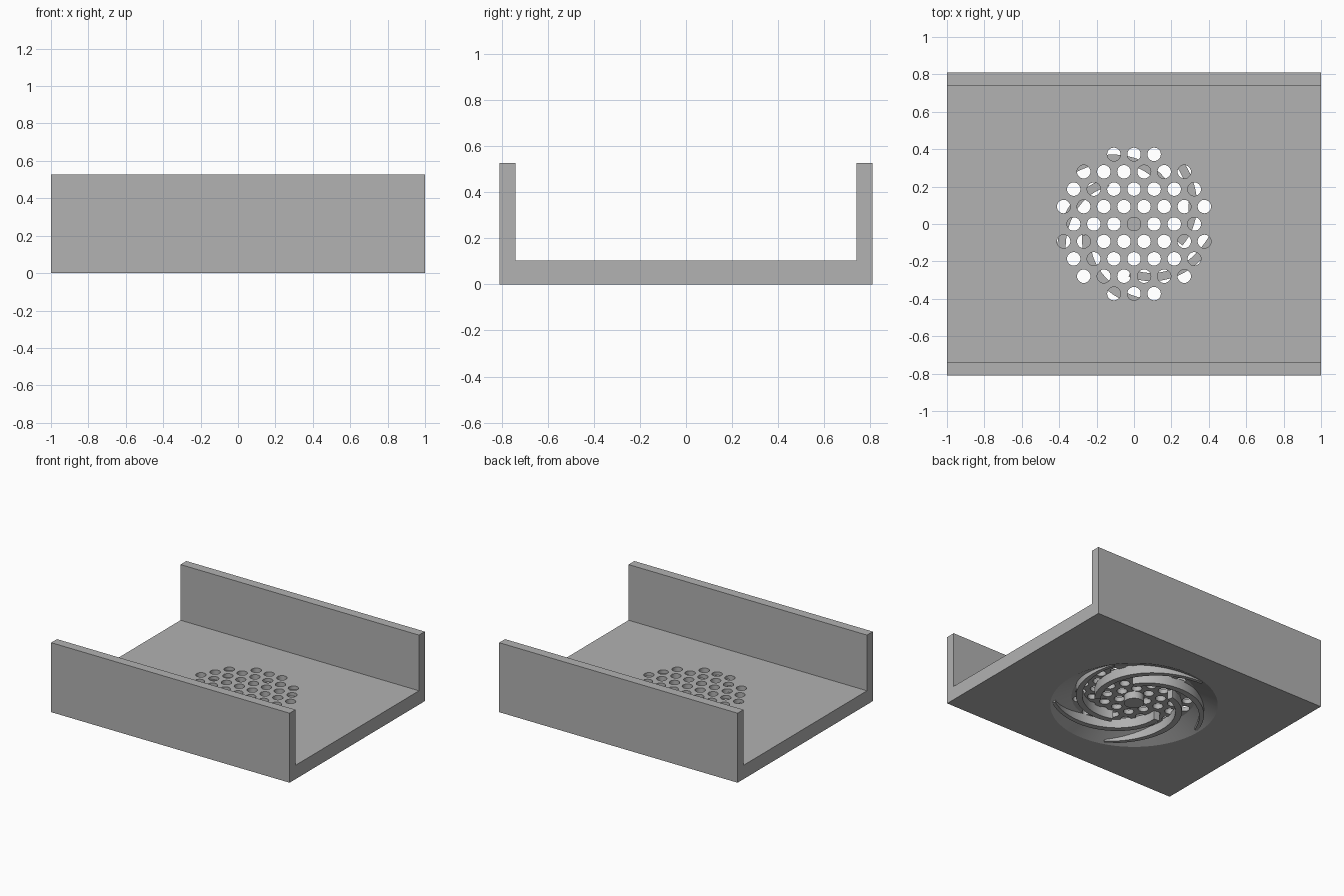
import bpy, bmesh, math
from mathutils import Matrix, Vector

if "Cube" in bpy.data.objects:
    bpy.data.objects.remove(bpy.data.objects["Cube"])

grey = bpy.data.materials.new("mid grey")
grey.diffuse_color = (0.445, 0.445, 0.445, 1)
grey.use_nodes = True
grey.node_tree.nodes["Principled BSDF"].inputs["Base Color"].default_value = grey.diffuse_color

HALF_X, HALF_Y, WALL = 1.0, 0.81, 0.07
HEIGHT, FLOOR, DEPTH = 0.527, 0.105, 0.07
PITCH, HOLE_R = 0.1075, 0.036


def make_object(name, bm):
    bmesh.ops.recalc_face_normals(bm, faces=bm.faces)
    mesh = bpy.data.meshes.new(name)
    bm.to_mesh(mesh)
    bm.free()
    obj = bpy.data.objects.new(name, mesh)
    bpy.context.collection.objects.link(obj)
    mesh.materials.append(grey)
    return obj


def add_cone(bm, x, y, z0, z1, r0, r1, sides):
    bmesh.ops.create_cone(bm, cap_ends=True, segments=sides, radius1=r0, radius2=r1,
                          depth=z1 - z0, matrix=Matrix.Translation((x, y, (z0 + z1) / 2)))


def activate(obj):
    bpy.ops.object.select_all(action='DESELECT')
    obj.select_set(True)
    bpy.context.view_layer.objects.active = obj


def cut(obj, cutter):
    cutter.hide_render = True
    mod = obj.modifiers.new("cut", 'BOOLEAN')
    mod.operation, mod.solver, mod.object = 'DIFFERENCE', 'EXACT', cutter
    activate(obj)
    bpy.ops.object.modifier_apply(modifier=mod.name)
    bpy.data.objects.remove(cutter)


def smooth(obj):
    activate(obj)
    bpy.ops.object.shade_smooth_by_angle(angle=math.radians(20))


# U-shaped tray: profile extruded along x
inner = HALF_Y - WALL
profile = [(-HALF_Y, 0), (HALF_Y, 0), (HALF_Y, HEIGHT), (inner, HEIGHT),
           (inner, FLOOR), (-inner, FLOOR), (-inner, HEIGHT), (-HALF_Y, HEIGHT)]
bm = bmesh.new()
face = bm.faces.new([bm.verts.new((-HALF_X, y, z)) for y, z in profile])
ext = bmesh.ops.extrude_face_region(bm, geom=[face])
bmesh.ops.translate(bm, vec=(2 * HALF_X, 0, 0),
                    verts=[v for v in ext["geom"] if isinstance(v, bmesh.types.BMVert)])
tray = make_object("tray", bm)

# Sloped round recess under the floor
bm = bmesh.new()
slope = (0.577 - 0.43) / DEPTH
add_cone(bm, 0, 0, -0.02, DEPTH, 0.577 + slope * 0.02, 0.43, 96)
cut(tray, make_object("recess_cutter", bm))

# Hexagonal grid of vent holes
bm = bmesh.new()
for row in range(-4, 5):
    for col in range(-5, 6):
        x = (col + 0.5 * (row % 2)) * PITCH
        y = row * PITCH * math.sqrt(3) / 2
        if math.hypot(x, y) < 0.42:
            add_cone(bm, x, y, 0.03, 0.2, HOLE_R, HOLE_R, 24)
cut(tray, make_object("hole_cutter", bm))
smooth(tray)

# Hub below the centre hole
bm = bmesh.new()
add_cone(bm, 0, 0, 0.015, DEPTH + 0.001, 0.069, 0.069, 32)
smooth(make_object("hub", bm))

# Five spiral vanes around the hub
GROWTH, STEPS = 0.33, 28
R_IN, R_OUT = 0.262, 0.555
for k in range(5):
    bm = bmesh.new()
    rings = []
    for i in range(STEPS + 1):
        t = i / STEPS
        r = R_IN * (R_OUT / R_IN) ** t
        a = math.radians(-80 + 72 * k) + math.log(r / 0.285) / GROWTH
        radial = Vector((math.cos(a), math.sin(a), 0))
        around = Vector((-math.sin(a), math.cos(a), 0))
        side = (radial - around * GROWTH).normalized()
        half = 0.022 - 0.01 * max(0, t - 0.6) / 0.4
        rings.append([bm.verts.new(radial * r + side * s * half + Vector((0, 0, z)))
                      for s, z in ((-1, 0.003), (1, 0.003), (1, 0.08), (-1, 0.08))])
    for a, b in zip(rings, rings[1:]):
        for j in range(4):
            n = (j + 1) % 4
            bm.faces.new((a[j], a[n], b[n], b[j]))
    bm.faces.new(rings[0])
    bm.faces.new(rings[-1])
    smooth(make_object(f"vane_{k + 1}", bm))
